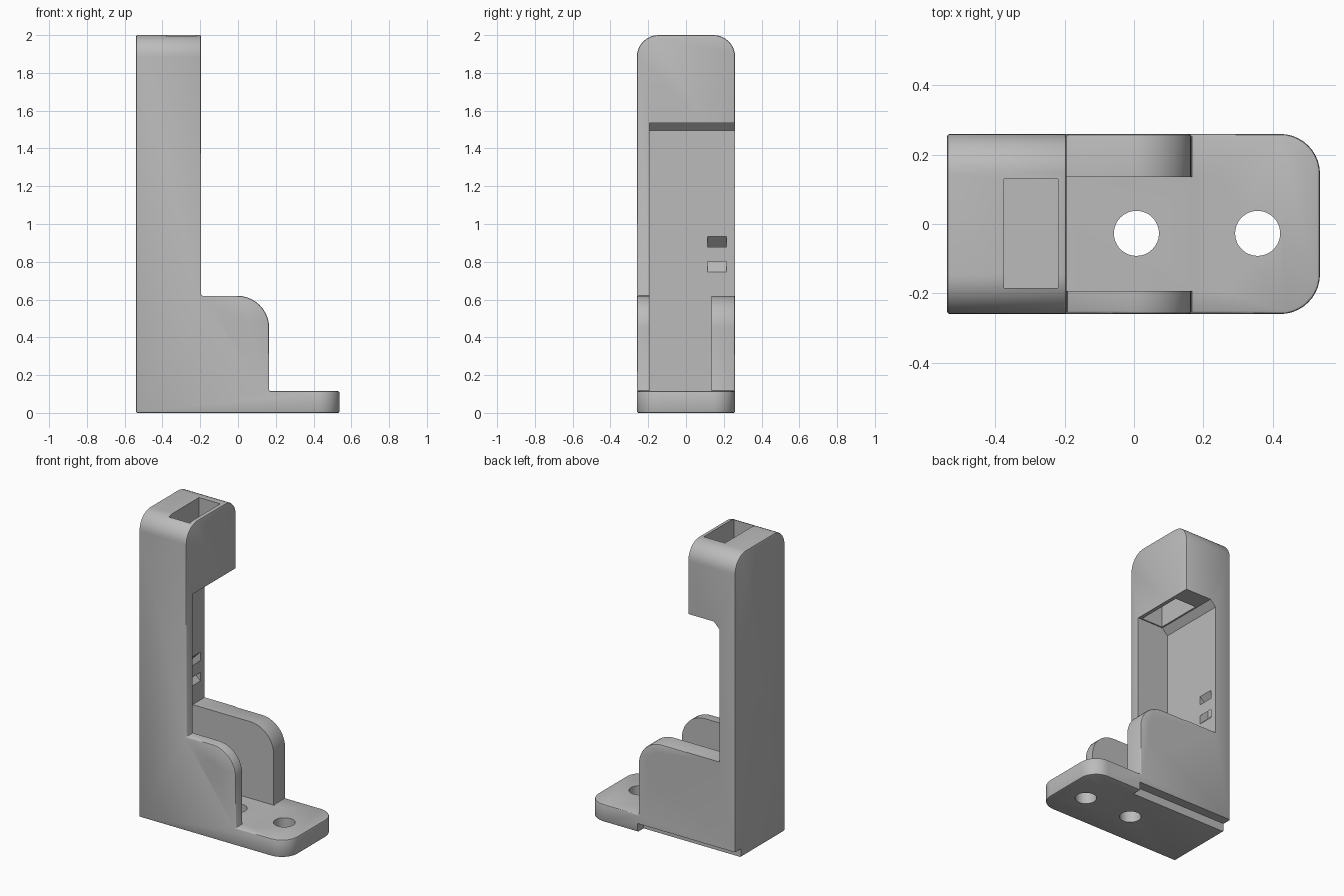
import bpy, bmesh, math

if "Cube" in bpy.data.objects:
    bpy.data.objects.remove(bpy.data.objects["Cube"])

grey = bpy.data.materials.new("plain grey")
grey.diffuse_color = (0.5, 0.5, 0.5, 1)
grey.use_nodes = True
grey.node_tree.nodes["Principled BSDF"].inputs["Base Color"].default_value = grey.diffuse_color


def make(name, bm):
    bmesh.ops.recalc_face_normals(bm, faces=bm.faces)
    me = bpy.data.meshes.new(name)
    bm.to_mesh(me)
    bm.free()
    ob = bpy.data.objects.new(name, me)
    bpy.context.collection.objects.link(ob)
    me.materials.append(grey)
    return ob


def prism(pts, y0, y1):
    """Extrude an (x, z) outline from y0 to y1."""
    bm = bmesh.new()
    f = bm.faces.new([bm.verts.new((x, y0, z)) for x, z in pts])
    ext = bmesh.ops.extrude_face_region(bm, geom=[f])["geom"]
    for v in ext:
        if isinstance(v, bmesh.types.BMVert):
            v.co.y = y1
    return bm


def box(x0, x1, y0, y1, z0, z1):
    return prism([(x0, z0), (x1, z0), (x1, z1), (x0, z1)], y0, y1)


def cylinder(axis, center, r, length):
    bm = bmesh.new()
    bmesh.ops.create_cone(bm, cap_ends=True, segments=48, radius1=r, radius2=r, depth=length)
    for v in bm.verts:
        x, y, z = v.co
        v.co = {"x": (z, x, y), "y": (y, z, x), "z": (x, y, z)}[axis]
        v.co.x += center[0]
        v.co.y += center[1]
        v.co.z += center[2]
    return bm


def apply(ob):
    dg = bpy.context.evaluated_depsgraph_get()
    me = bpy.data.meshes.new_from_object(ob.evaluated_get(dg))
    ob.modifiers.clear()
    ob.data = me


def cut(ob, bm):
    cutter = make("cutter", bm)
    cutter.hide_render = True
    m = ob.modifiers.new("cut", "BOOLEAN")
    m.operation = "DIFFERENCE"
    m.solver = "EXACT"
    m.object = cutter
    bpy.context.view_layer.update()
    apply(ob)
    bpy.data.objects.remove(cutter)


# Bracket body: side outline with rounded ear, column and flange
ear = [(-0.005 + 0.17 * math.cos(t), 0.45 + 0.17 * math.sin(t))
       for t in (math.pi / 2 * i / 10 for i in range(11))]
outline = [(-0.54, 0), (0.537, 0), (0.537, 0.115), (0.165, 0.115)] + ear + \
          [(-0.195, 0.62), (-0.195, 2), (-0.54, 2)]
bm = prism(outline, -0.26, 0.26)


def round_edge(e):
    a, b = e.verts[0].co, e.verts[1].co
    top = min(a.z, b.z) > 1.99 and abs(a.y - b.y) < 1e-4
    nose = min(a.x, b.x) > 0.53 and abs(a.y - b.y) < 1e-4
    return top or nose


bmesh.ops.bevel(bm, geom=[e for e in bm.edges if round_edge(e)], offset=0.115,
                segments=10, profile=0.5, affect="EDGES")
body = make("bracket", bm)
bev = body.modifiers.new("soft_edges", "BEVEL")
bev.width = 0.008
bev.segments = 2
bev.limit_method = "ANGLE"
bev.angle_limit = math.radians(40)
bpy.context.view_layer.update()
apply(body)

# Channel between the ears and up the column, with chamfered ceiling
roof = [(-0.15, 1.535), (-0.385, 1.535), (-0.425, 1.495)]
cut(body, prism([(-0.425, 0.115), (0.25, 0.115), (0.25, 0.8), (-0.15, 0.8)] + roof,
                -0.193, 0.135))
# Column opening on the back side above the ear
cut(body, prism([(-0.425, 0.62), (-0.15, 0.62)] + roof, 0.1, 0.35))
# Slot through the head
cut(body, box(-0.375, -0.22, -0.185, 0.13, 1.45, 2.1))
# Step along the lower back edge
cut(body, box(-0.7, 0.17, 0.198, 0.4, -0.1, 0.055))
# Flange holes
for x in (0.007, 0.357):
    cut(body, cylinder("z", (x, -0.027, 0), 0.065, 0.5))
# Column cross hole
cut(body, cylinder("x", (-0.5, -0.033, 0.74), 0.066, 0.4))
# Pivot holes in the ears, with a counterbore at the back
cut(body, cylinder("y", (-0.01, -0.25, 0.45), 0.058, 0.3))
cut(body, cylinder("y", (-0.01, 0.25, 0.45), 0.066, 0.4))
cut(body, cylinder("y", (-0.01, 0.29, 0.45), 0.115, 0.2))
# Tie loop: two slanted pockets that meet inside the wall
for z, s in ((0.907, -1), (0.773, 1)):
    cut(body, prism([(-0.4, z - 0.028 - s * 0.025), (-0.4, z + 0.028 - s * 0.025),
                     (-0.485, z + 0.028 + s * 0.06), (-0.485, z - 0.028 + s * 0.06)],
                    0.115, 0.215))

bpy.ops.object.select_all(action="DESELECT")
body.select_set(True)
bpy.context.view_layer.objects.active = body
bpy.ops.object.shade_smooth_by_angle(angle=math.radians(35))
